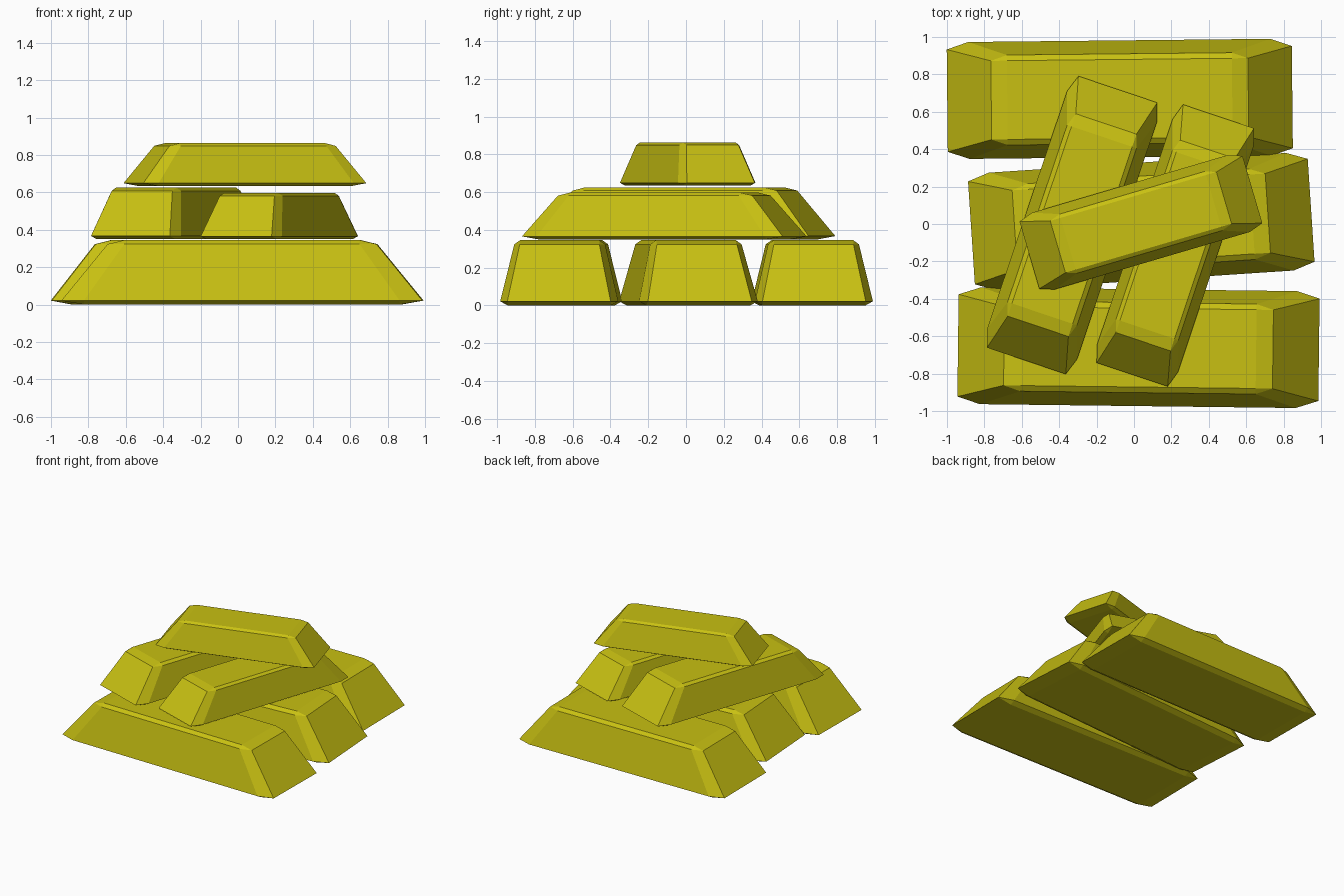
import bpy, bmesh
from math import radians
from mathutils import Matrix

if "Cube" in bpy.data.objects:
    bpy.data.objects.remove(bpy.data.objects["Cube"])

gold = bpy.data.materials.new("gold")
gold.diffuse_color = (0.58, 0.53, 0.006, 1)
gold.use_nodes = True
gold.node_tree.nodes["Principled BSDF"].inputs["Base Color"].default_value = gold.diffuse_color

BEVEL = 0.125                 # on a 2-unit cube, before stretching
TAPER_X, TAPER_Y = 0.745, 0.77


def ingot(name, centre, length, width, z0, z1, angle):
    """Bevelled block, narrowed towards the top, stretched to size and turned."""
    bm = bmesh.new()
    bmesh.ops.create_cube(bm, size=2)
    bmesh.ops.bevel(bm, geom=bm.edges[:], offset=BEVEL, segments=1,
                    affect='EDGES', profile=0.5)
    lim = 1 - BEVEL
    for v in bm.verts:
        t = (max(-lim, min(lim, v.co.z)) + lim) / (2 * lim)
        v.co.x *= (1 + (TAPER_X - 1) * t) * length / 2
        v.co.y *= (1 + (TAPER_Y - 1) * t) * width / 2
        v.co.z *= (z1 - z0) / 2
    mesh = bpy.data.meshes.new(name)
    bm.to_mesh(mesh)
    bm.free()
    mesh.materials.append(gold)
    ob = bpy.data.objects.new(name, mesh)
    ob.matrix_world = (Matrix.Translation((*centre, (z0 + z1) / 2))
                       @ Matrix.Rotation(radians(angle), 4, 'Z'))
    bpy.context.collection.objects.link(ob)


# bottom layer
ingot("bottom_front_ingot", (0.024, -0.661), 1.93, 0.625, 0, 0.345, -0.7)
ingot("bottom_middle_ingot", (0.039, 0.013), 1.82, 0.63, 0, 0.345, 3.8)
ingot("bottom_back_ingot", (-0.076, 0.669), 1.845, 0.625, 0, 0.345, 0.6)
# middle layer, lying across
ingot("middle_left_ingot", (-0.331, -0.006), 1.532, 0.508, 0.35, 0.625, 71.4)
ingot("middle_right_ingot", (0.221, -0.115), 1.456, 0.457, 0.35, 0.597, 71.5)
# top ingot
ingot("top_ingot", (0.037, 0.009), 1.243, 0.428, 0.635, 0.863, 16.4)
